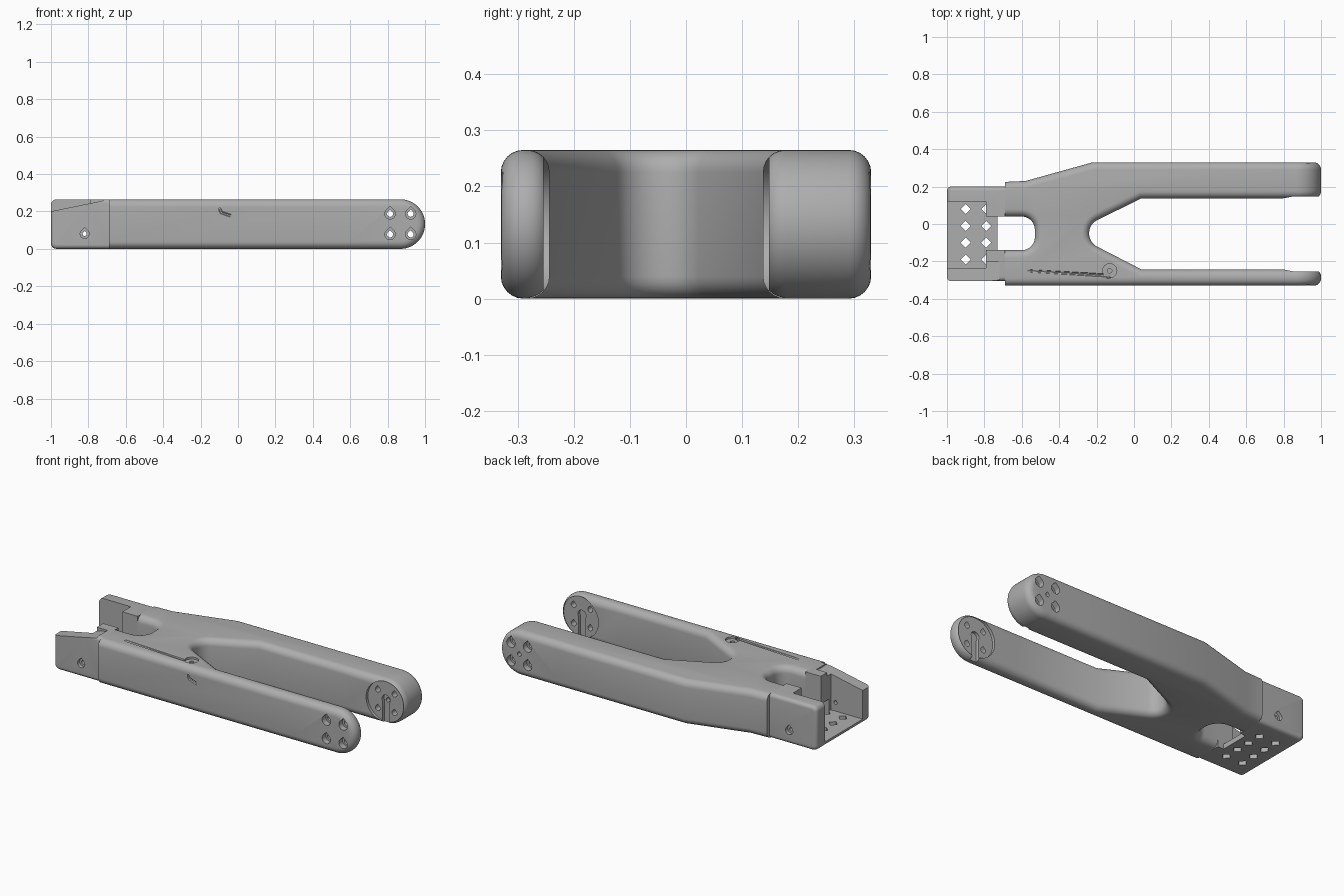
import bpy, bmesh
from math import sin, cos, radians, pi
from mathutils import Vector

old = bpy.data.objects.get("Cube")
if old:
    bpy.data.objects.remove(old, do_unlink=True)

H = 0.265      # overall height
JOIN = 0.6     # where the fork body meets the rounded arm tips
BODY = -0.69   # where the fork body meets the end bracket
ROUND = 0.04   # edge rounding

grey = bpy.data.materials.new("plain grey")
grey.use_nodes = True
colour = (0.42, 0.42, 0.42, 1)
grey.diffuse_color = colour
grey.node_tree.nodes["Principled BSDF"].inputs["Base Color"].default_value = colour


def arc(cx, cy, r, a0, a1, n=12):
    angles = [radians(a0 + (a1 - a0) * i / n) for i in range(n + 1)]
    return [(cx + r * cos(a), cy + r * sin(a)) for a in angles]


def teardrop(cx, cy, r):
    return arc(cx, cy, r, 135, 405, 18) + [(cx, cy + r * 1.41)]


def prism(name, points, axis, lo, hi, bevel=0, joint=None):
    """Extrude a 2D outline along y or z; round its rims except at the joint planes."""
    bm = bmesh.new()
    place = (lambda a, b, t: (a, t, b)) if axis == "y" else (lambda a, b, t: (a, b, t))
    rings = [[bm.verts.new(place(a, b, t)) for a, b in points] for t in (lo, hi)]
    rims = []
    for ring in rings:
        rims += bm.faces.new(ring).edges[:]
    n = len(points)
    for i in range(n):
        j = (i + 1) % n
        bm.faces.new((rings[0][i], rings[0][j], rings[1][j], rings[1][i]))
    bmesh.ops.recalc_face_normals(bm, faces=bm.faces)
    if bevel:
        at_joint = lambda e: any(all(abs(v.co.x - x) < 1e-4 for v in e.verts) for x in joint)
        bmesh.ops.bevel(bm, geom=[e for e in rims if not at_joint(e)], offset=bevel,
                        segments=6, profile=0.5, affect="EDGES", clamp_overlap=False)
    mesh = bpy.data.meshes.new(name)
    bm.to_mesh(mesh)
    bm.free()
    obj = bpy.data.objects.new(name, mesh)
    bpy.context.collection.objects.link(obj)
    mesh.materials.append(grey)
    return obj


def block(name, x0, x1, y0, y1, z0, z1):
    return prism(name, [(x0, y0), (x1, y0), (x1, y1), (x0, y1)], "z", z0, z1)


def activate(obj):
    bpy.ops.object.select_all(action="DESELECT")
    obj.select_set(True)
    bpy.context.view_layer.objects.active = obj


def cut(obj, cutter):
    cutter.hide_render = True
    mod = obj.modifiers.new("cut", "BOOLEAN")
    mod.operation, mod.solver, mod.object = "DIFFERENCE", "EXACT", cutter
    activate(obj)
    bpy.ops.object.modifier_apply(modifier=mod.name)
    bpy.data.objects.remove(cutter, do_unlink=True)


# Fork body with the open crotch and the rounded rear slot
outline = [(BODY, -0.33), (JOIN, -0.33), (JOIN, -0.243), (0.04, -0.243)]
outline += arc(-0.16, -0.05, 0.08, 244, 116, 16)
outline += [(0.04, 0.137), (JOIN, 0.137), (JOIN, 0.33), (-0.22, 0.33), (-0.58, 0.23),
            (BODY, 0.225), (BODY, 0.04)]
outline += arc(-0.6, -0.03, 0.07, 90, 0, 8) + arc(-0.6, -0.07, 0.07, 0, -90, 8)
outline += [(BODY, -0.14)]
body = prism("fork_body", outline, "z", 0, H, ROUND, (BODY, JOIN))

# Screw seat and cable groove on the front shoulder
cut(body, prism("seat_cutter", arc(-0.13, -0.25, 0.038, 0, 345, 23), "z", H - 0.012, 0.3))
cut(body, prism("screw_cutter", arc(-0.13, -0.25, 0.012, 0, 330, 11), "z", 0.15, 0.3))
curve = bpy.data.curves.new("groove_path", "CURVE")
curve.dimensions = "3D"
curve.bevel_depth = 0.009
curve.bevel_resolution = 2
curve.use_fill_caps = True
path = [(-0.57, -0.25, 0.27), (-0.15, -0.275, 0.264), (-0.11, -0.31, 0.245),
        (-0.09, -0.331, 0.195), (-0.04, -0.333, 0.178)]
spline = curve.splines.new("POLY")
spline.points.add(len(path) - 1)
for point, co in zip(spline.points, path):
    point.co = (*co, 1)
groove = bpy.data.objects.new("groove_cutter", curve)
bpy.context.collection.objects.link(groove)
activate(groove)
bpy.ops.object.convert(target="MESH")
cut(body, bpy.context.view_layer.objects.active)

# Rounded arm tips with a round pocket, a key slot and screw holes
CX, CZ = 0.868, H / 2
side = [(JOIN, 0)] + arc(CX, CZ, CZ, -90, 90, 28) + [(JOIN, H)]
tips = []
for name, inner, outer in (("front_arm_tip", -0.243, -0.33), ("back_arm_tip", 0.137, 0.33)):
    arm = prism(name, side, "y", min(inner, outer), max(inner, outer), ROUND, (JOIN,))
    s = 1 if outer > inner else -1

    def bore(points, start, end):
        lo, hi = sorted((start, end))
        cut(arm, prism("bore_cutter", points, "y", lo, hi))

    bore(arc(CX, CZ, 0.12, 0, 352.5, 47), inner - s * 0.02, inner + s * 0.017)
    key = [(CX - 0.022, -0.02), (CX + 0.022, -0.02)] + arc(CX, CZ + 0.01, 0.027, -35, 215, 14)
    bore(key, inner - s * 0.02, inner + s * 0.035)
    for dx in (-0.055, 0.055):
        for dz in (-0.055, 0.055):
            bore(teardrop(CX + dx, CZ + dz, 0.016), inner - s * 0.03, outer + s * 0.03)
            bore(teardrop(CX + dx, CZ + dz, 0.028), outer - s * 0.035, outer + s * 0.03)
    if s > 0:
        bore(teardrop(CX, CZ, 0.012), inner - 0.03, outer + 0.03)
    tips.append(arm)

# End bracket: open tray with two walls and a perforated floor
wall = [(BODY, 0)] + [(BODY, H)] + arc(-0.97, H - 0.03, 0.03, 90, 180, 5)
wall += arc(-0.97, 0.03, 0.03, 180, 270, 5)
bracket = prism("end_bracket", wall, "y", -0.305, 0.2, 0.022, (BODY,))
FLOOR = 0.03
cut(bracket, block("tray_cutter", -1.1, -0.79, -0.235, 0.12, FLOOR, 0.4))
cut(bracket, block("slot_cutter", -0.8, -0.6, -0.14, 0.04, FLOOR, 0.4))
cut(bracket, block("slot_through_cutter", -0.73, -0.6, -0.14, 0.04, -0.1, 0.1))
slope = [(-1.1, 0.18), (-0.72, 0.258), (-0.72, 0.4), (-1.1, 0.4)]
cut(bracket, prism("slope_cutter", slope, "y", -0.4, -0.2))
for x in (-0.9, -0.79):
    for i in range(4):
        y = 0.08 - 0.09 * i
        diamond = arc(x, y, 0.027, 0, 270, 3)
        cut(bracket, prism("diamond_cutter", diamond, "z", -0.1, 0.1))
for lo, hi in ((-0.4, -0.285), (0.18, 0.3)):
    cut(bracket, prism("side_hole_cutter", teardrop(-0.82, 0.08, 0.024), "y", lo, hi))
cut(bracket, prism("side_screw_cutter", teardrop(-0.82, 0.08, 0.011), "y", -0.4, 0.4))

# Smooth rounded edges, keep crisp corners
for obj in [body, bracket] + tips:
    activate(obj)
    bpy.ops.object.shade_smooth_by_angle(angle=radians(30))
